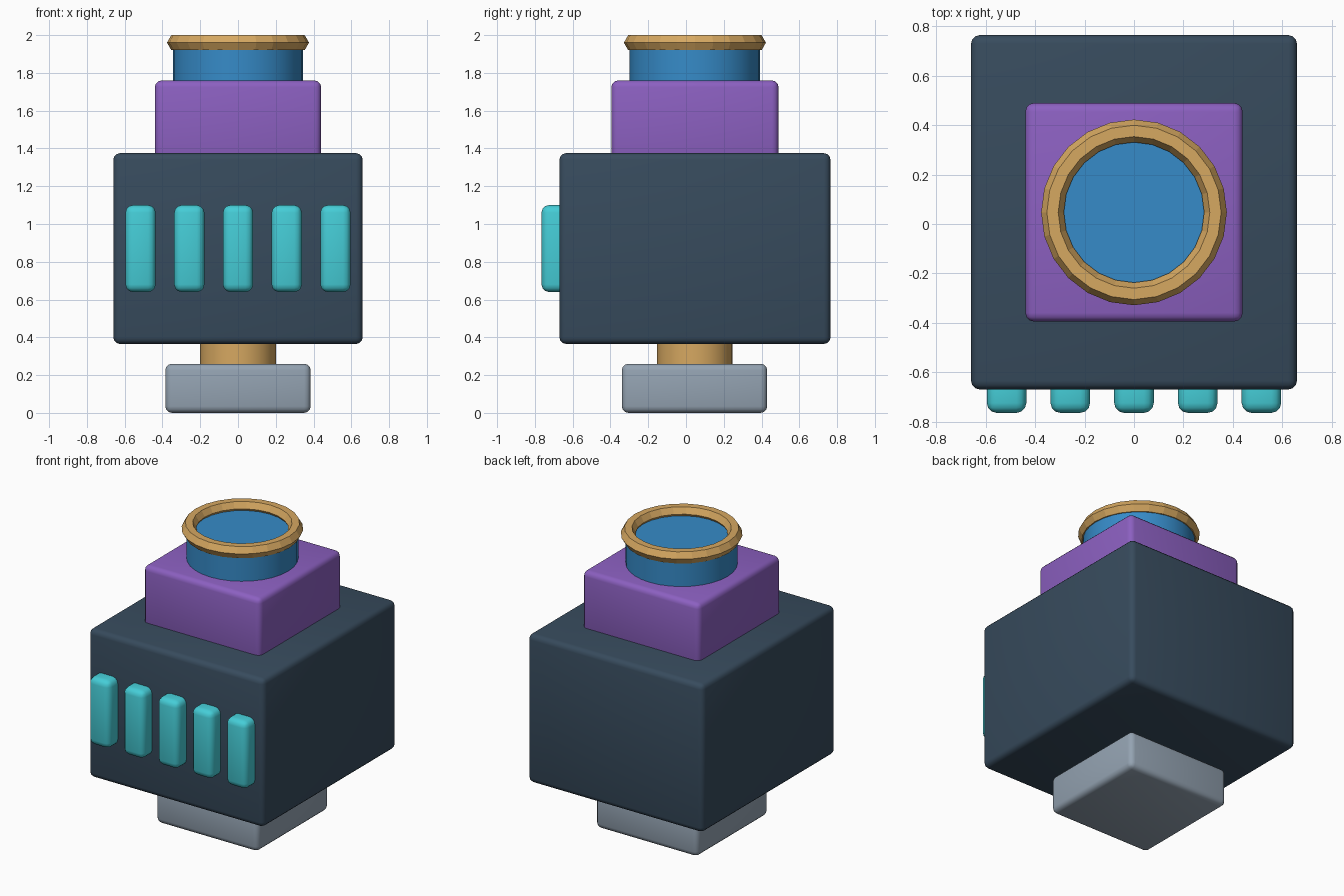
import bpy
import math

old = bpy.data.objects.get("Cube")
if old:
    bpy.data.objects.remove(old, do_unlink=True)

CENTRE_Y = 0.047


def linear(c):
    return c / 12.92 if c <= 0.04045 else ((c + 0.055) / 1.055) ** 2.4


def material(name, hex_code):
    rgb = [linear(int(hex_code[i:i + 2], 16) / 255) for i in (0, 2, 4)]
    mat = bpy.data.materials.new(name)
    mat.use_nodes = True
    mat.diffuse_color = (*rgb, 1)
    mat.node_tree.nodes["Principled BSDF"].inputs["Base Color"].default_value = (*rgb, 1)
    return mat


slate = material("dark slate", "374b5d")
purple = material("purple", "8c60c1")
blue = material("blue", "368bc8")
gold = material("gold", "d6a861")
teal = material("teal", "45cdd7")
grey = material("light grey", "94a3b2")


def finish(name, mat, smooth=True):
    obj = bpy.context.object
    obj.name = name
    obj.data.materials.append(mat)
    if smooth:
        bpy.ops.object.shade_smooth_by_angle(angle=math.radians(35))
    return obj


def box(name, mat, low, high, bevel):
    """Rounded box between two opposite corners."""
    mid = [(a + b) / 2 for a, b in zip(low, high)]
    bpy.ops.mesh.primitive_cube_add(size=1, location=mid)
    obj = bpy.context.object
    obj.scale = [b - a for a, b in zip(low, high)]
    bpy.ops.object.transform_apply(location=False, rotation=False, scale=True)
    mod = obj.modifiers.new("rounding", "BEVEL")
    mod.width = bevel
    mod.segments = 3
    bpy.ops.object.modifier_apply(modifier=mod.name)
    return finish(name, mat)


def cylinder(name, mat, radius, bottom, top):
    bpy.ops.mesh.primitive_cylinder_add(
        vertices=32, radius=radius, depth=top - bottom,
        location=(0, CENTRE_Y, (bottom + top) / 2))
    return finish(name, mat)


# Foot and neck
box("foot", grey, (-0.385, -0.34, 0), (0.385, 0.43, 0.26), 0.035)
cylinder("neck", gold, 0.2, 0.2, 0.42)

# Main housing and the smaller block on top
box("housing", slate, (-0.66, -0.67, 0.365), (0.66, 0.765, 1.375), 0.035)
box("upper_block", purple, (-0.44, -0.395, 1.3), (0.44, 0.49, 1.76), 0.035)

# Round barrel with a faceted rim
cylinder("barrel", blue, 0.345, 1.7, 1.945)
bpy.ops.mesh.primitive_torus_add(
    major_segments=24, minor_segments=6, major_radius=0.33, minor_radius=0.046,
    location=(0, CENTRE_Y, 1.96))
finish("barrel_rim", gold, smooth=False)

# Row of front bars
for i in range(5):
    x = (i - 2) * 0.258
    box(f"front_bar_{i + 1}", teal, (x - 0.08, -0.765, 0.64), (x + 0.08, -0.58, 1.1), 0.04)
